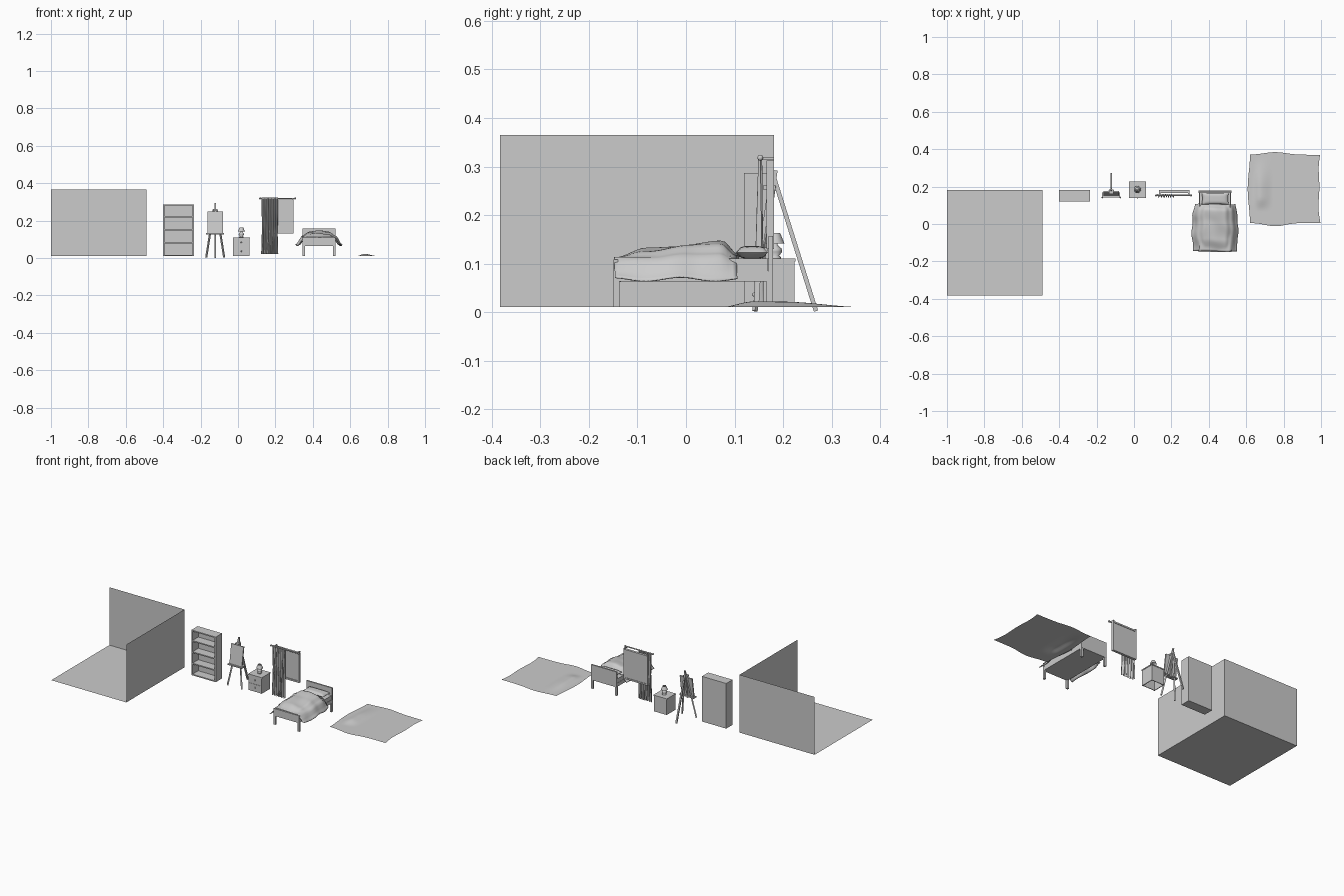
import bpy, bmesh, math
from mathutils import Vector

if "Cube" in bpy.data.objects:
    bpy.data.objects.remove(bpy.data.objects["Cube"])


def mesh_object(name, verts, faces, smooth=False):
    me = bpy.data.meshes.new(name)
    me.from_pydata(verts, [], faces)
    ob = bpy.data.objects.new(name, me)
    bpy.context.collection.objects.link(ob)
    for p in me.polygons:
        p.use_smooth = smooth
    return ob


def box(name, x0, x1, y0, y1, z0, z1):
    v = [(x, y, z) for x in (x0, x1) for y in (y0, y1) for z in (z0, z1)]
    f = [(0, 1, 3, 2), (4, 6, 7, 5), (0, 4, 5, 1), (2, 3, 7, 6), (0, 2, 6, 4), (1, 5, 7, 3)]
    return mesh_object(name, v, f)


def bar(name, a, b, w=0.009, sides=4):
    # straight bar between two points, square or round
    a, b = Vector(a), Vector(b)
    bpy.ops.mesh.primitive_cylinder_add(vertices=sides, radius=w / 2 * (1.414 if sides == 4 else 1),
                                        depth=(b - a).length, location=(a + b) / 2)
    ob = bpy.context.object
    ob.name = name
    if sides == 4:
        for v in ob.data.vertices:
            x, y = v.co.x, v.co.y
            v.co.x, v.co.y = (x - y) * 0.7071, (x + y) * 0.7071
    ob.rotation_euler = (b - a).to_track_quat('Z', 'Y').to_euler()
    return ob


def ball(name, loc, scale):
    bpy.ops.mesh.primitive_uv_sphere_add(segments=16, ring_count=10, radius=1, location=loc)
    ob = bpy.context.object
    ob.name, ob.scale = name, scale
    bpy.ops.object.shade_smooth()
    return ob


def sheet(name, nu, nv, fn, thick=0.0):
    # grid surface from a function of u, v in 0..1
    v = [fn(i / nu, j / nv) for j in range(nv + 1) for i in range(nu + 1)]
    w = nu + 1
    f = [(j * w + i, j * w + i + 1, (j + 1) * w + i + 1, (j + 1) * w + i)
         for j in range(nv) for i in range(nu)]
    ob = mesh_object(name, v, f, True)
    if thick:
        m = ob.modifiers.new("thickness", 'SOLIDIFY')
        m.thickness = thick
    return ob


def lathe(name, cx, cy, profile, n=20):
    verts = [(cx + r * math.cos(2 * math.pi * k / n), cy + r * math.sin(2 * math.pi * k / n), z)
             for r, z in profile for k in range(n)]
    faces = [(j * n + k, j * n + (k + 1) % n, (j + 1) * n + (k + 1) % n, (j + 1) * n + k)
             for j in range(len(profile) - 1) for k in range(n)]
    return mesh_object(name, verts, faces, True)


def interp(t, pts):
    for (a, p), (b, q) in zip(pts, pts[1:]):
        if t <= b:
            s = max(0, (t - a) / (b - a))
            return p + (q - p) * s * s * (3 - 2 * s)
    return pts[-1][1]


# Room corner: floor, back wall, right wall
X0, X1, Y0, Y1, Z0, Z1 = -1.0, -0.49, -0.383, 0.181, 0.01, 0.365
mesh_object("room_corner",
            [(X0, Y0, Z0), (X1, Y0, Z0), (X1, Y1, Z0), (X0, Y1, Z0), (X1, Y0, Z1), (X1, Y1, Z1), (X0, Y1, Z1)],
            [(0, 1, 2, 3), (1, 4, 5, 2), (3, 2, 5, 6)])

# Bookshelf
bx0, bx1, by0, by1 = -0.40, -0.235, 0.12, 0.181
box("bookshelf_back", bx0, bx1, by1 - 0.005, by1, 0.01, 0.287)
for x in (bx0, bx1 - 0.007):
    box("bookshelf_side", x, x + 0.007, by0, by1, 0.01, 0.287)
for z in (0.01, 0.078, 0.148, 0.217, 0.28):
    box("bookshelf_shelf", bx0, bx1, by0, by1, z, z + 0.007)

# Easel: two leaning front legs, a mast, a rear leg, tray and canvas
ex = -0.122


def lean(z):
    return 0.142 + 0.145 * z


for s in (-1, 1):
    bar("easel_front_leg", (ex + s * 0.048, lean(0.0), 0.002), (ex + s * 0.007, lean(0.26), 0.26), 0.008)
bar("easel_rear_leg", (ex, 0.268, 0.002), (ex, 0.182, 0.275), 0.009)
bar("easel_mast", (ex, lean(0.12), 0.12), (ex, lean(0.292), 0.292), 0.009)
box("easel_tray", ex - 0.048, ex + 0.048, 0.142, 0.168, 0.126, 0.133)
box("easel_clamp", ex - 0.012, ex + 0.012, 0.160, 0.184, 0.252, 0.262)
canvas = box("easel_canvas", ex - 0.042, ex + 0.042, -0.004, 0.004, 0, 0.118)
canvas.location = (ex, 0, 0)
canvas.location = (0, 0.155, 0.132)
canvas.rotation_euler = (-0.144, 0, 0)

# Nightstand with two drawers, open underneath
nx0, nx1, ny0, ny1 = -0.026, 0.062, 0.141, 0.224
for x in (nx0, nx1 - 0.004):
    box("nightstand_side", x, x + 0.004, ny0, ny1, 0.01, 0.106)
box("nightstand_back", nx0, nx1, ny1 - 0.004, ny1, 0.01, 0.106)
box("nightstand_top", nx0 - 0.002, nx1 + 0.002, ny0 - 0.002, ny1 + 0.002, 0.104, 0.11)
for z in (0.012, 0.059):
    box("nightstand_drawer", nx0 + 0.005, nx1 - 0.005, ny0, ny0 + 0.006, z, z + 0.044)
    ball("nightstand_knob", (0.018, ny0 - 0.001, z + 0.024), (0.004, 0.004, 0.004))
box("nightstand_rail", nx0, nx1, ny0 + 0.002, ny0 + 0.006, 0.01, 0.106)

# Table lamp
lathe("lamp_base", 0.018, 0.184, [(0, 0.11), (0.012, 0.11), (0.012, 0.113), (0.008, 0.116), (0.014, 0.124),
                                  (0.013, 0.131), (0.005, 0.138), (0.004, 0.152), (0, 0.152)])
lathe("lamp_shade", 0.018, 0.184, [(0.019, 0.141), (0.010, 0.163)])

# Window frame and pane
wx0, wx1, wy0, wy1 = 0.135, 0.298, 0.166, 0.181
for x in (wx0, wx1 - 0.009):
    box("window_stile", x, x + 0.009, wy0, wy1, 0.13, 0.312)
for z in (0.13, 0.303):
    box("window_rail", wx0, wx1, wy0, wy1, z, z + 0.009)
box("window_pane", wx0 + 0.005, wx1 - 0.005, 0.172, 0.178, 0.135, 0.308)

# Curtain rod, brackets and gathered curtain
bar("curtain_rod", (0.117, 0.153, 0.318), (0.306, 0.153, 0.318), 0.007, 12)
for x in (0.118, 0.305):
    ball("rod_finial", (x, 0.153, 0.318), (0.005, 0.006, 0.006))
for x in (0.135, 0.29):
    box("rod_bracket", x, x + 0.006, 0.153, 0.181, 0.313, 0.32)


def curtain(u, v):
    amp = 0.004 + 0.006 * v
    return (0.126 + 0.088 * u + 0.003 * math.sin(9 * u + 4 * v) * v,
            0.153 - 0.003 * v + amp * math.sin(2 * math.pi * 7 * u + 0.6 * math.sin(3 * v)),
            0.322 - 0.30 * v)


sheet("curtain", 84, 12, curtain)

# Bed frame
fx0, fx1 = 0.345, 0.52
for x in (fx0, fx1 - 0.013):
    for y in (-0.149, 0.166):
        box("bed_leg", x, x + 0.013, y, y + 0.012, 0.01, 0.066)
box("bed_headboard", fx0, fx1, 0.17, 0.179, 0.063, 0.157)
box("bed_footboard", fx0, fx1, -0.149, -0.14, 0.063, 0.108)
box("bed_base", fx0 + 0.002, fx1 - 0.002, -0.142, 0.172, 0.063, 0.085)
box("mattress", fx0 + 0.004, fx1 - 0.004, -0.14, 0.169, 0.085, 0.11)


# Pillow: pinched square cushion, both halves
def pillow_half(s):
    def fn(u, v):
        a, b = 2 * u - 1, 2 * v - 1
        h = ((1 - a ** 4) * (1 - b ** 4)) ** 0.5
        return (0.434 + 0.073 * a * (1 - 0.06 * (1 - b * b)),
                0.136 + 0.033 * b * (1 - 0.1 * (1 - a * a)), 0.123 + s * 0.013 * h)
    return fn


sheet("pillow_top", 16, 12, pillow_half(1))
sheet("pillow_bottom", 16, 12, pillow_half(-1))


# Rumpled blanket draped over both sides
def blanket(u, v):
    y = -0.145 + 0.252 * v
    a = 2 * u - 1
    half = interp(v, [(0, 0.116), (0.35, 0.124), (0.7, 0.121), (1, 0.109)])
    crest = interp(v, [(0, 0.113), (0.25, 0.131), (0.6, 0.14), (0.87, 0.146), (1, 0.119)])
    side = interp(abs(a), [(0, 0), (0.45, 0.06), (0.72, 0.32), (1, 1)])
    hem = 0.069 + 0.004 * math.sin(11 * v + 2 * a)
    z = crest + (hem - crest) * side
    z += 0.003 * math.sin(9 * v + 5 * a) * math.sin(math.pi * u) * math.sin(math.pi * v)
    x = 0.433 + a * half + 0.002 * math.sin(15 * v + a)
    return (x, y + 0.003 * math.sin(6 * u), max(z, 0.113) if abs(a) < 0.7 else z)


sheet("blanket", 32, 28, blanket, 0.003)


# Rug with wavy outline and one ridge
def rug(u, v):
    left = 0.614 + 0.006 * math.cos(6.3 * v)
    right = 0.987 + 0.010 * abs(2 * v - 1) ** 2 - 0.004 * math.sin(9 * v)
    low = 0.006 - 0.018 * math.exp(-((u - 0.36) / 0.2) ** 2)
    high = 0.370 + 0.014 * math.exp(-((u - 0.36) / 0.22) ** 2)
    x = left + (right - left) * u
    y = low + (high - low) * v
    bump = interp(x, [(0.635, 0), (0.675, 1), (0.745, 0)]) * interp(y, [(0.07, 0), (0.14, 1), (0.2, 0.95), (0.37, 0)])
    return (x, y, 0.010 + 0.012 * bump)


sheet("rug", 40, 28, rug)
